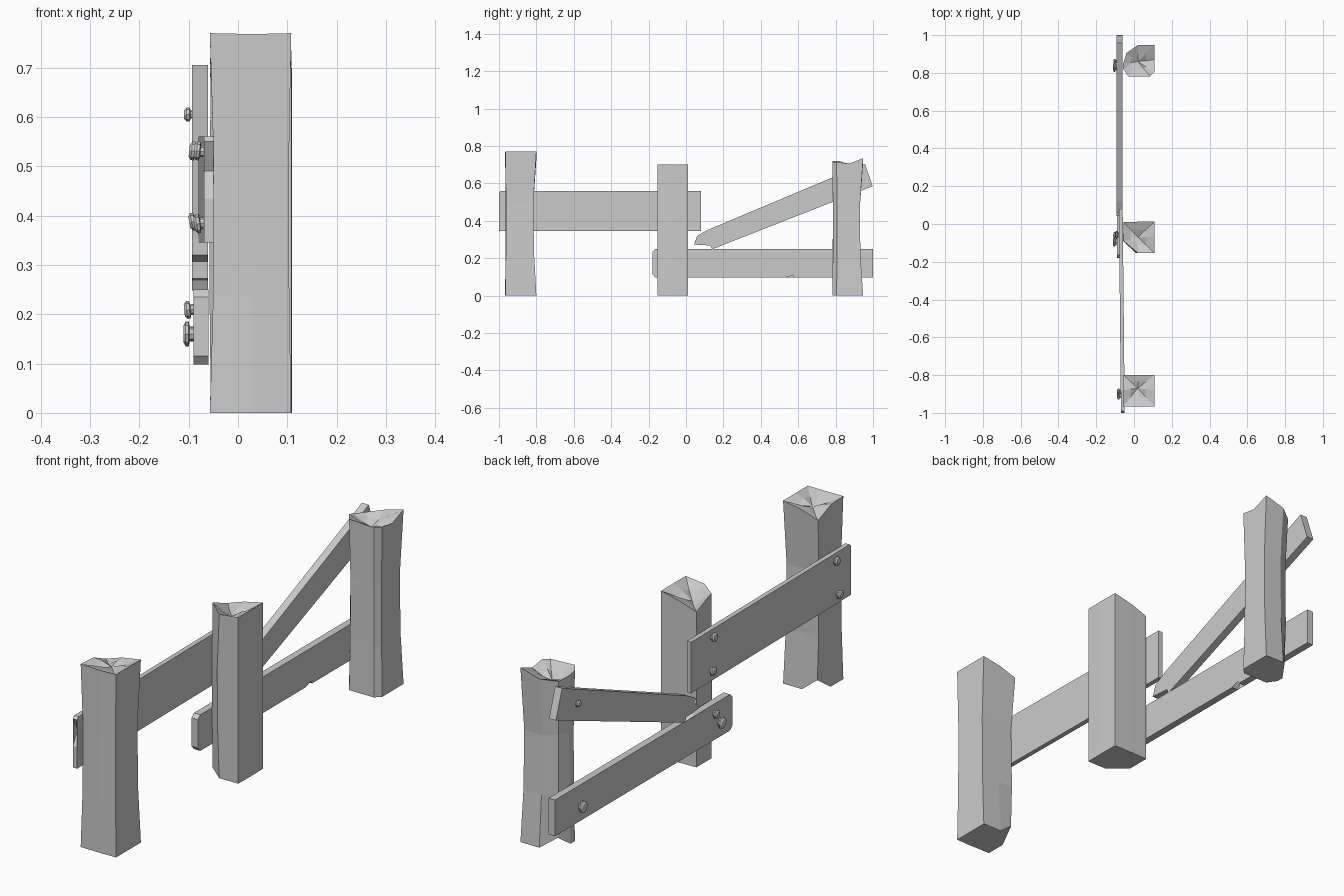
import bpy, bmesh
from math import cos, sin, pi
from mathutils import Vector, Matrix


def finish(bm, name):
    bmesh.ops.recalc_face_normals(bm, faces=bm.faces)
    me = bpy.data.meshes.new(name)
    bm.to_mesh(me)
    bm.free()
    ob = bpy.data.objects.new(name, me)
    bpy.context.collection.objects.link(ob)
    return ob


def post(name, outline, height, dip, chip=None):
    """outline: (x, y, top z, waist dx, waist dy); dip: hollow centre of the top."""
    bm = bmesh.new()
    rings = []
    for t, w in ((0, 0), (0.3, 0.8), (0.65, 1), (1, 0)):
        rings.append([bm.verts.new((x + dx * w, y + dy * w, top if t == 1 else height * t))
                      for x, y, top, dx, dy in outline])
    n = len(outline)
    if chip is not None:                       # broken foot on one corner
        i, offset = chip
        rings[0][i].co += Vector(offset)
    for a, b in zip(rings, rings[1:]):
        for i in range(n):
            j = (i + 1) % n
            bm.faces.new((a[i], a[j], b[j], b[i]))
    bm.faces.new(rings[0][::-1])
    # worn top: inner ring sinking to a hollow
    c = Vector(dip)
    inner = [bm.verts.new(v.co.lerp(c, 0.5) + Vector((0, 0, 0.006 if i % 2 else -0.006)))
             for i, v in enumerate(rings[-1])]
    centre = bm.verts.new(c)
    for i in range(n):
        j = (i + 1) % n
        bm.faces.new((rings[-1][i], rings[-1][j], inner[j], inner[i]))
        bm.faces.new((inner[i], inner[j], centre))
    return finish(bm, name)


def board(name, profile, x_at, thick):
    """Extrude a y-z profile in x; x_at(y) gives the outer face position."""
    bm = bmesh.new()
    outer = [bm.verts.new((x_at(y), y, z)) for y, z in profile]
    inner = [bm.verts.new((x_at(y) + thick, y, z)) for y, z in profile]
    caps = [bm.faces.new(outer), bm.faces.new(inner[::-1])]
    n = len(profile)
    for i in range(n):
        j = (i + 1) % n
        bm.faces.new((outer[i], inner[i], inner[j], outer[j]))
    bmesh.ops.triangulate(bm, faces=caps)
    return finish(bm, name)


def nail(name, x, y, z, r, tilt=0.0):
    """Lathed nail head facing -x."""
    bm = bmesh.new()
    prof = ((0.012, 0.6), (-0.006, 0.6), (-0.008, 1), (-0.014, 1), (-0.019, 0.65))
    rings = [[bm.verts.new((px, r * s * cos(k * pi / 4), r * s * sin(k * pi / 4)))
              for k in range(8)] for px, s in prof]
    for a, b in zip(rings, rings[1:]):
        for k in range(8):
            bm.faces.new((a[k], a[(k + 1) % 8], b[(k + 1) % 8], b[k]))
    bm.faces.new(rings[0])
    bm.faces.new(rings[-1])
    bm.transform(Matrix.Translation((x, y, z)) @ Matrix.Rotation(tilt, 4, 'Y'))
    return finish(bm, name)


# Posts
post("tall_post", [
    (-0.057, -0.965, 0.77, 0.008, 0.004), (0.03, -0.967, 0.768, 0, 0.002),
    (0.108, -0.965, 0.77, -0.005, 0.002), (0.108, -0.88, 0.77, -0.005, 0),
    (0.108, -0.80, 0.77, -0.005, -0.016), (0.02, -0.80, 0.755, 0, -0.016),
    (-0.055, -0.80, 0.73, 0.008, -0.016), (-0.057, -0.88, 0.765, 0.008, 0)],
    0.77, (0.02, -0.87, 0.742), (6, (0.012, -0.012, 0.05)))
post("middle_post", [
    (-0.055, -0.09, 0.695, -0.003, 0), (0.02, -0.153, 0.69, -0.01, 0),
    (0.108, -0.153, 0.70, 0, 0), (0.109, -0.07, 0.70, 0, 0),
    (0.108, 0.012, 0.70, 0, 0), (0.02, 0.012, 0.68, 0, 0),
    (-0.055, 0.01, 0.655, 0, 0)],
    0.70, (0.02, -0.07, 0.65))
post("end_post", [
    (-0.057, 0.82, 0.72, 0.006, 0), (-0.03, 0.782, 0.72, 0.004, 0.003),
    (0.085, 0.782, 0.715, -0.002, 0.004), (0.108, 0.805, 0.715, -0.006, 0.003),
    (0.108, 0.87, 0.705, -0.005, 0), (0.108, 0.947, 0.735, -0.005, -0.018),
    (0.02, 0.947, 0.71, 0, -0.018), (-0.04, 0.905, 0.70, 0.006, -0.01),
    (-0.057, 0.85, 0.71, 0.006, 0)],
    0.72, (0.02, 0.86, 0.67), (7, (0.01, -0.01, 0.035)))

# Boards
upper_x = lambda y: -0.08 - 0.011 * (y - 0.08) / -1.08 * -1
board("upper_board", [
    (-1.0, 0.345), (0.08, 0.345), (0.08, 0.56), (-0.99, 0.56),
    (-1.0, 0.55), (-0.967, 0.49), (-1.0, 0.435)], upper_x, 0.02)
board("lower_board", [
    (-0.165, 0.098), (0.535, 0.098), (0.547, 0.115), (0.556, 0.138), (0.578, 0.098),
    (1.0, 0.098), (1.0, 0.25), (0.13, 0.25), (0.097, 0.232), (0.065, 0.25),
    (-0.165, 0.25), (-0.18, 0.235), (-0.18, 0.115)], lambda y: -0.09, 0.03)
board("broken_diagonal_board", [
    (0.14, 0.248), (0.998, 0.585), (0.957, 0.705), (0.12, 0.353),
    (0.06, 0.32), (0.107, 0.307), (0.043, 0.273), (0.13, 0.268)], lambda y: -0.093, 0.032)

# Nails: face x, y, z, radius, tilt
for i, (x, y, z, r, t) in enumerate((
        (-0.07, -0.89, 0.53, 0.019, 0.1), (-0.07, -0.91, 0.385, 0.019, -0.15),
        (-0.08, -0.06, 0.53, 0.019, 0.1), (-0.08, -0.055, 0.39, 0.018, -0.2),
        (-0.09, -0.06, 0.21, 0.018, -0.1), (-0.092, -0.095, 0.16, 0.024, 0.0),
        (-0.092, 0.83, 0.16, 0.025, 0.0), (-0.09, 0.86, 0.605, 0.014, 0.0))):
    nail(f"nail_{i + 1}", x, y, z, r, t)
